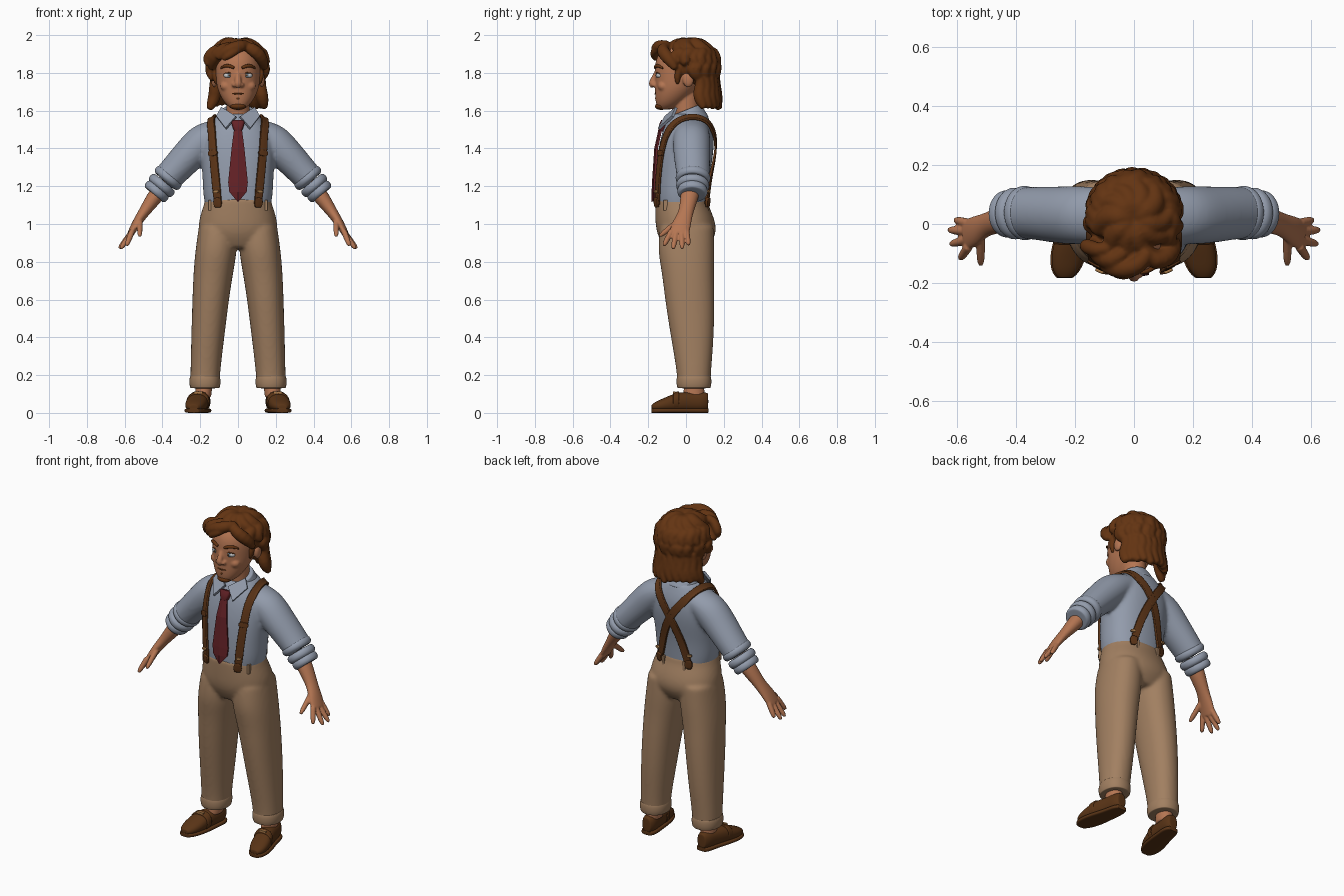
import bpy, bmesh, math, random
from mathutils import Vector, Matrix

random.seed(4)
cube = bpy.data.objects.get("Cube")
if cube:
    bpy.data.objects.remove(cube, do_unlink=True)


def material(name, *rgb):
    m = bpy.data.materials.new(name)
    m.use_nodes = True
    m.diffuse_color = (*rgb, 1)
    shader = next(n for n in m.node_tree.nodes if n.type == 'BSDF_PRINCIPLED')
    shader.inputs["Base Color"].default_value = (*rgb, 1)
    shader.inputs["Roughness"].default_value = .8
    return m


SKIN = material("skin", .46, .18, .085)
HAIR = material("hair brown", .125, .034, .006)
SHIRT = material("shirt blue grey", .29, .33, .41)
CLOTH = material("trouser tan", .36, .215, .12)
TIE = material("tie red", .13, .016, .02)
STRAP = material("strap leather", .11, .036, .009)
SHOE = material("shoe leather", .1, .034, .008)
WHITE = material("eye white", .6, .6, .6)
IRIS = material("iris grey blue", .16, .24, .3)
BRASS = material("brass", .4, .2, .07)


def make(name, bm, mat, smooth=True, subsurf=0):
    bmesh.ops.recalc_face_normals(bm, faces=bm.faces)
    for f in bm.faces:
        f.smooth = smooth
    me = bpy.data.meshes.new(name)
    bm.to_mesh(me)
    bm.free()
    me.materials.append(mat)
    ob = bpy.data.objects.new(name, me)
    bpy.context.collection.objects.link(ob)
    if subsurf:
        mod = ob.modifiers.new("subdivision", 'SUBSURF')
        mod.levels = mod.render_levels = subsurf
    return ob


def loft(name, rings, mat, axis=None, power=2, sides=16, subsurf=2):
    """Closed tube through rings of (x, y, z, first radius, second radius)."""
    rings = [Vector(r) for r in rings]
    rings.insert(1, rings[0].lerp(rings[1], .12))
    rings.insert(-1, rings[-1].lerp(rings[-2], .12))
    grow = 3 / (2 + math.cos(math.tau / sides))
    bm, loops, v = bmesh.new(), [], None
    for i, r in enumerate(rings):
        a, b = rings[max(i - 1, 0)], rings[min(i + 1, len(rings) - 1)]
        t = Vector(axis) if axis else Vector((b - a)[:3]).normalized()
        if v is None:
            v = Vector((1, 0, 0)) if abs(t.y) > .9 else Vector((0, 1, 0))
        v = (v - t * t.dot(v)).normalized()
        u = v.cross(t)
        loop = []
        for k in range(sides):
            c, s = math.cos(math.tau * k / sides), math.sin(math.tau * k / sides)
            c, s = (math.copysign(abs(q) ** (2 / power), q) * grow for q in (c, s))
            loop.append(bm.verts.new(Vector(r[:3]) + u * c * r[3] + v * s * r[4]))
        loops.append(loop)
    for p, q in zip(loops, loops[1:]):
        for k in range(sides):
            n = (k + 1) % sides
            bm.faces.new((p[k], p[n], q[n], q[k]))
    bm.faces.new(loops[0][::-1])
    bm.faces.new(loops[-1])
    return make(name, bm, mat, subsurf=subsurf)


def body(z, width, front, back):
    return (0, (front + back) / 2, z, width, (back - front) / 2)


def tube(name, points, radii, mat, **kw):
    return loft(name, [(*p, r, r) for p, r in zip(points, radii)], mat, sides=8, subsurf=1, **kw)


def ball(name, loc, size, mat):
    bm = bmesh.new()
    bmesh.ops.create_uvsphere(bm, u_segments=24, v_segments=14, radius=1,
                              matrix=Matrix.Translation(loc) @ Matrix.Diagonal((*size, 1)))
    return make(name, bm, mat)


def box(name, loc, size, mat):
    bm = bmesh.new()
    bmesh.ops.create_cube(bm, size=1, matrix=Matrix.Translation(loc) @ Matrix.Diagonal((*size, 1)))
    return make(name, bm, mat, smooth=False)


def mirror(ob, name=None):
    twin = ob.copy()
    twin.data = ob.data.copy()
    twin.data.transform(Matrix.Scale(-1, 4, (1, 0, 0)))
    twin.data.flip_normals()
    twin.name = name or ob.name.replace("left", "right")
    bpy.context.collection.objects.link(twin)
    return twin


def fuse(name, parts, mat, voxel, smooth):
    """Merge overlapping parts into one soft surface."""
    bpy.context.view_layer.update()
    graph = bpy.context.evaluated_depsgraph_get()
    bm = bmesh.new()
    for p in parts:
        shape = p.evaluated_get(graph)
        bm.from_mesh(shape.to_mesh())
        shape.to_mesh_clear()
    for p in parts:
        bpy.data.objects.remove(p, do_unlink=True)
    ob = make(name, bm, mat)
    mod = ob.modifiers.new("merge", 'REMESH')
    mod.mode, mod.voxel_size, mod.use_smooth_shade = 'VOXEL', voxel, True
    mod = ob.modifiers.new("soften", 'SMOOTH')
    mod.factor, mod.iterations = .5, smooth
    return ob


UP = (0, 0, 1)

# Trousers with turned-up hems and belt loops
hips = loft("hips", [body(.87, .17, -.11, .11), body(.95, .212, -.157, .165), body(1.03, .205, -.162, .15),
                     body(1.1, .18, -.163, .117), body(1.135, .172, -.163, .115)], CLOTH, UP, 2.2)
leg = loft("left_leg", [(.105, .005, 1, .1, .14), (.115, 0, .86, .11, .15), (.13, .01, .75, .105, .137),
                        (.145, .02, .6, .096, .131), (.16, .034, .4, .087, .113),
                        (.173, .042, .22, .078, .09), (.175, .042, .14, .076, .087)], CLOTH, UP, 2.2)
fuse("trousers", [hips, leg, mirror(leg)], CLOTH, .01, 6)
mirror(loft("left_hem", [(.175, .042, .195, .077, .088), (.175, .042, .18, .082, .092),
                         (.175, .042, .15, .082, .092), (.175, .042, .13, .076, .086)], CLOTH, UP, 2.2))
for x, y in ((.07, .112), (.15, -.108)):
    mirror(box("left_belt_loop", (x, y, 1.1), (.014, .02, .055), CLOTH))

# Shirt with rolled sleeves and collar
torso = loft("torso", [body(1.08, .168, -.155, .11), body(1.15, .184, -.161, .115), body(1.25, .186, -.16, .122),
                       body(1.38, .198, -.15, .147), body(1.48, .185, -.128, .147), body(1.54, .145, -.105, .128),
                       body(1.585, .095, -.075, .11)], SHIRT, UP, 2.3)
sleeve = loft("left_sleeve", [(.09, .03, 1.5, .06, .09), (.18, .03, 1.45, .094, .1), (.25, .03, 1.375, .09, .097),
                              (.33, .037, 1.29, .081, .09), (.39, .038, 1.225, .076, .086)], SHIRT)
shirt = fuse("shirt", [torso, sleeve, mirror(sleeve)], SHIRT, .01, 8)
for start, size in ((0, .084), (.42, .08), (.75, .073)):
    a, b = (Vector((.355, .038, 1.262)).lerp((.435, .034, 1.167), start + d) for d in (0, .38))
    m1, m2 = a.lerp(b, .25), a.lerp(b, .75)
    mirror(loft("left_sleeve_roll", [(*p, size * f, size * f * 1.1) for p, f in
                                     ((a, .85), (m1, 1), (m2, 1), (b, .84))], SHIRT))
loft("collar_band", [(0, .028, 1.53, .11, .1), (0, .012, 1.575, .095, .09), (0, 0, 1.605, .084, .082)], SHIRT)
bm = bmesh.new()
bm.faces.new([bm.verts.new(p) for p in ((.008, -.103, 1.563), (.085, -.045, 1.612),
                                        (.112, -.065, 1.565), (.062, -.138, 1.5))])
flap = make("left_collar_flap", bm, SHIRT, smooth=False)
flap.modifiers.new("thickness", 'SOLIDIFY').thickness = .014
mirror(flap)

# Tie
bm = bmesh.new()
rows = [[bm.verts.new((w * s, y - .008 * (s == 0), z)) for s in (-1, 0, 1)] for z, w, y in
        ((1.51, .02, -.136), (1.4, .034, -.16), (1.22, .052, -.172), (1.17, .046, -.174), (1.12, .004, -.176))]
for p, q in zip(rows, rows[1:]):
    for k in (0, 1):
        bm.faces.new((p[k], p[k + 1], q[k + 1], q[k]))
make("tie_blade", bm, TIE, smooth=False).modifiers.new("thickness", 'SOLIDIFY').thickness = .012
loft("tie_knot", [(0, -.13, 1.49, .019, .016), (0, -.124, 1.515, .03, .022), (0, -.112, 1.545, .036, .02)], TIE, power=3)


def strap(name, points, width, lift, mat):
    bm, pts, rows = bmesh.new(), [Vector(p) for p in points], []
    for i, p in enumerate(pts):
        t = pts[min(i + 1, len(pts) - 1)] - pts[max(i - 1, 0)]
        out = p - Vector((p.x * .6, .01, min(p.z, 1.45)))
        side = t.cross(out).normalized() * width / 2
        rows.append([bm.verts.new(p + side * s) for s in (-1, 0, 1)])
    for p, q in zip(rows, rows[1:]):
        for k in (0, 1):
            bm.faces.new((p[k], p[k + 1], q[k + 1], q[k]))
    ob = make(name, bm, mat, subsurf=3)
    wrap = ob.modifiers.new("hug shirt", 'SHRINKWRAP')
    wrap.target, wrap.wrap_mode, wrap.offset = shirt, 'ABOVE_SURFACE', lift
    solid = ob.modifiers.new("thickness", 'SOLIDIFY')
    solid.thickness, solid.offset = .012, 0
    return ob


# Crossed braces with adjusters and end tabs
mirror(strap("left_brace", [(.105, -.15, 1.1), (.12, -.15, 1.25), (.138, -.13, 1.42), (.142, -.09, 1.52),
                            (.135, .02, 1.57), (.115, .1, 1.545), (.06, .15, 1.48), (0, .16, 1.4),
                            (-.06, .14, 1.27), (-.1, .115, 1.1)], .045, .012, STRAP))
for y, x in ((-.15, .105), (.12, -.1)):
    mirror(strap("left_brace_tab", [(x, y, 1.09), (x, y, 1.14)], .045, .02, STRAP))
    mirror(strap("left_brace_clip", [(x * 1.06, y, 1.165), (x * 1.07, y, 1.18)], .03, .021, BRASS))
mirror(strap("left_brace_adjuster", [(.131, -.135, 1.36), (.134, -.133, 1.39)], .056, .018, STRAP))

# Forearms and hands
hand = [loft("forearm", [(.385, .033, 1.22, .045, .052), (.45, .015, 1.13, .041, .047), (.5, 0, 1.06, .028, .036),
                         (.537, -.022, 1.005, .024, .05), (.57, -.038, .945, .017, .052)], SKIN)]
for base, tip in (((.56, .002, .965), (.607, .014, .888)), ((.56, -.025, .96), (.629, -.02, .87)),
                  ((.56, -.052, .96), (.622, -.068, .868)), ((.56, -.075, .965), (.59, -.118, .885)),
                  ((.52, -.035, 1.02), (.52, -.14, .935))):
    a, b = Vector(base), Vector(tip)
    hand.append(tube("finger", [a, a.lerp(b, .5), a.lerp(b, .85), b], (.016, .015, .0135, .007), SKIN))
mirror(fuse("left_hand", hand, SKIN, .005, 2))

# Head, neck, nose and ears
head = [loft("skull", [body(1.607, .03, -.145, -.07), body(1.63, .062, -.158, -.03), body(1.67, .09, -.163, .02),
                       body(1.72, .11, -.163, .07), body(1.77, .118, -.164, .11), body(1.83, .123, -.166, .14),
                       body(1.89, .118, -.155, .14), body(1.95, .07, -.1, .09)], SKIN, UP, 2.1),
        loft("neck", [(0, .01, 1.5, .065, .065), (0, 0, 1.6, .062, .066), (0, 0, 1.7, .062, .07)], SKIN, UP),
        tube("nose", [(0, -.152, 1.81), (0, -.167, 1.775), (0, -.183, 1.742), (0, -.172, 1.725)],
             (.012, .015, .021, .014), SKIN)]
for s in (-1, 1):
    head += [ball("nostril", (.019 * s, -.167, 1.736), (.014, .017, .012), SKIN),
             ball("cheek", (.06 * s, -.12, 1.73), (.035, .03, .028), SKIN),
             ball("ear", (.126 * s, .012, 1.765), (.016, .03, .042), SKIN)]
fuse("head", head, SKIN, .006, 3)

# Eyes, brows, mouth and beard
mirror(ball("left_eye", (.048, -.137, 1.787), (.028, .02, .017), WHITE))
mirror(ball("left_iris", (.046, -.151, 1.787), (.0135, .008, .0135), IRIS))
mirror(ball("left_pupil", (.046, -.156, 1.787), (.006, .0045, .006), SHOE))
mirror(tube("left_lash", [(.02, -.156, 1.793), (.048, -.157, 1.804), (.077, -.138, 1.794)], (.002, .004, .002), HAIR))
mirror(tube("left_brow", [(.02, -.164, 1.826), (.045, -.16, 1.838), (.072, -.144, 1.838), (.092, -.122, 1.824)],
            (.007, .01, .009, .004), HAIR))
tube("mouth", [(-.045, -.145, 1.698), (-.025, -.16, 1.69), (0, -.165, 1.688), (.025, -.16, 1.69), (.045, -.145, 1.698)],
     (.002, .0035, .004, .0035, .002), HAIR)
ball("chin_beard", (0, -.132, 1.623), (.042, .032, .019), HAIR)
ball("lip_tuft", (0, -.155, 1.665), (.01, .009, .009), HAIR)

# Curly hair made of wavy locks over a cap
hair = [ball("cap", (0, .035, 1.845), (.148, .148, .13), HAIR)]


def lock(points, r):
    hair.append(tube("lock", points, [r * f for f in (.6, 1, 1.05, .9, .45)], HAIR))


def scalp(az, el, k=1):
    a, e = math.radians(az), math.radians(el)
    return (.142 * k * math.cos(e) * math.sin(a), .015 - .145 * k * math.cos(e) * math.cos(a),
            1.833 + .127 * k * math.sin(e))


def wavy(az, top, low, swirl, r):
    jig = random.uniform(-6, 6)
    lock([scalp(az + jig + swirl * i / 4 + 7 * math.sin(i * 2), top + (low - top) * i / 4,
                (.95, 1.02, .98, 1.03, 1.1)[i]) for i in range(5)], r * random.uniform(.88, 1.1))


for i in range(10):
    wavy(i * 36, 85, 32, 30, .038)
for i in range(13):
    wavy(72 + i * 18, 45, 5, -14, .036)
for i in range(12):
    wavy(92 + i * 16, 14, -30, 10, .034)
for i in range(11):
    a = math.radians(104 + i * 15.2)
    drop = random.uniform(-.012, .014)
    lock([(.132 * k * math.sin(a + w), .045 - .115 * k * math.cos(a + w), z + drop) for z, k, w in
          ((1.79, 1, 0), (1.74, .92, .1), (1.69, .97, -.05), (1.65, 1.06, .05), (1.618, 1.16, .15))], .033)
for s in (-1, 1):
    lock([(s * x, y, z) for x, y, z in ((.03, -.09, 1.945), (.07, -.13, 1.93), (.11, -.115, 1.9),
                                        (.135, -.08, 1.86), (.142, -.055, 1.82))], .034)
    lock([(s * x, y, z) for x, y, z in ((.12, -.02, 1.85), (.122, -.035, 1.82), (.12, -.045, 1.79),
                                        (.117, -.045, 1.765), (.113, -.045, 1.74))], .018)
lock([(.05, -.09, 1.95), (.02, -.14, 1.945), (-.03, -.155, 1.93), (-.075, -.15, 1.91), (-.11, -.14, 1.875)], .033)
lock([(.03, -.12, 1.93), (.0, -.16, 1.925), (-.03, -.172, 1.905), (-.06, -.168, 1.885), (-.08, -.158, 1.868)], .02)
lock([(-.08, -.08, 1.94), (-.12, -.09, 1.925), (-.15, -.08, 1.9), (-.168, -.07, 1.87), (-.16, -.08, 1.84)], .026)
fuse("hair", hair, HAIR, .007, 2)

# Loafers, soles, heels, buckles and ankles
last = [(.186, .118, .06, .042, .026), (.187, .09, .06, .052, .044), (.195, .03, .058, .05, .046),
        (.21, -.04, .058, .054, .055), (.224, -.11, .044, .037, .058), (.232, -.16, .035, .025, .044),
        (.235, -.182, .03, .013, .022)]
mirror(loft("left_shoe", last, SHOE, (0, -1, 0), 2.3))
mirror(loft("left_sole", [(x, y * 1.01, .012, .012, w + .004) for x, y, z, h, w in last], SHOE, (0, -1, 0), 4))
mirror(loft("left_shoe_saddle", [(.207, -.035, .062, .054, .058), (.214, -.07, .056, .05, .06)], SHOE, (0, -1, 0), 2.3))
mirror(box("left_buckle", (.211, -.062, .108), (.045, .012, .01), BRASS))
mirror(loft("left_ankle", [(.178, .045, .17, .045, .05), (.185, .04, .08, .042, .058)], SKIN, UP))
